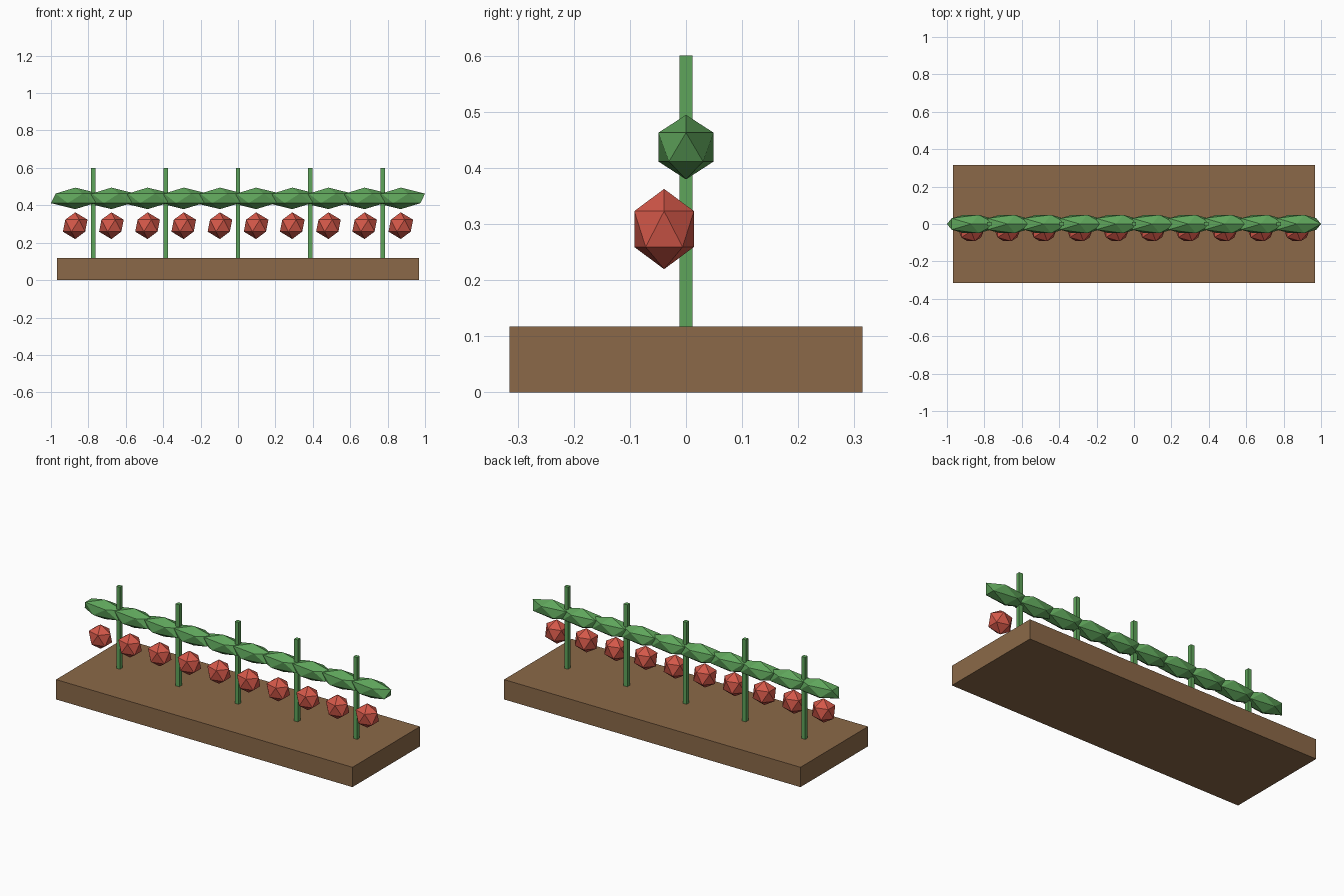
import bpy

cube = bpy.data.objects.get("Cube")
if cube:
    bpy.data.objects.remove(cube, do_unlink=True)


def make_material(name, srgb):
    """Flat material from 0-255 display values, stored as linear."""
    colour = [((c / 255 + 0.055) / 1.055) ** 2.4 for c in srgb] + [1]
    mat = bpy.data.materials.new(name)
    mat.use_nodes = True
    mat.diffuse_color = colour
    mat.node_tree.nodes["Principled BSDF"].inputs["Base Color"].default_value = colour
    return mat


soil = make_material("soil brown", (139, 105, 72))
green = make_material("vine green", (95, 165, 91))
red = make_material("fruit red", (212, 88, 73))


def finish(name, mat, scale):
    obj = bpy.context.object
    obj.name = name
    obj.scale = scale
    obj.data.materials.append(mat)


def box(name, mat, centre, size):
    bpy.ops.mesh.primitive_cube_add(size=1, location=centre)
    finish(name, mat, size)


def gem(name, mat, centre, radii):
    bpy.ops.mesh.primitive_ico_sphere_add(subdivisions=1, radius=1, location=centre)
    finish(name, mat, radii)


LENGTH, BED_TOP, STAKE_TOP = 1.934, 0.117, 0.60

# Soil bed
box("soil_bed", soil, (0, 0, BED_TOP / 2), (LENGTH, 0.629, BED_TOP))

# Five square stakes
for i in range(5):
    box(f"stake_{i + 1}", green,
        ((i - 2) * LENGTH / 5, 0, (BED_TOP + STAKE_TOP) / 2),
        (0.024, 0.024, STAKE_TOP - BED_TOP))

# Ten overlapping vine clumps, each with a fruit hanging in front
for i in range(10):
    x = (i - 4.5) * LENGTH / 10
    gem(f"vine_clump_{i + 1}", green, (x, 0, 0.437), (0.145, 0.0578, 0.0575))
    gem(f"fruit_{i + 1}", red, (x, -0.039, 0.291), (0.0735, 0.0625, 0.0715))
